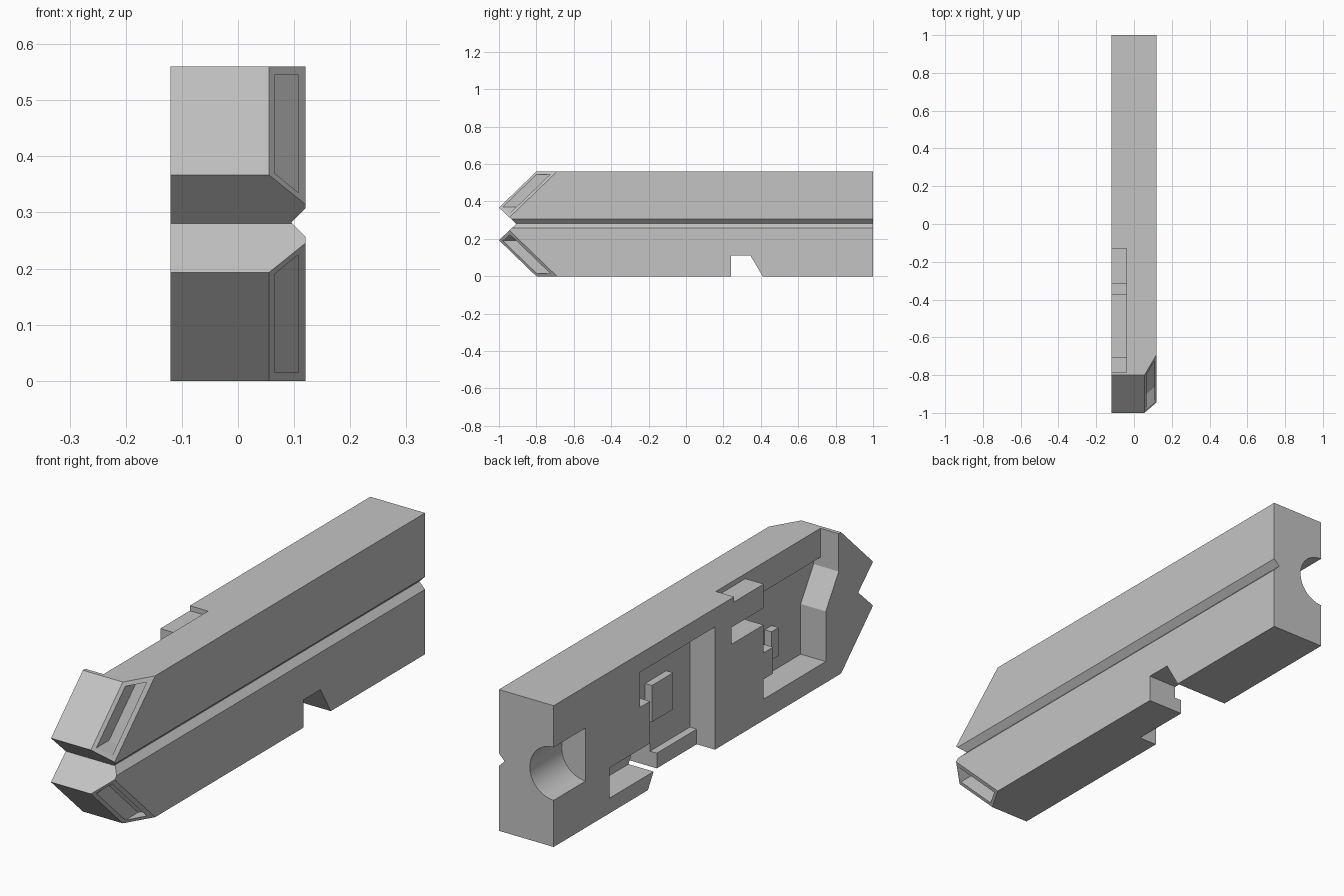
import bpy
import bmesh
import math
from mathutils import Vector

old = bpy.data.objects.get("Cube")
if old:
    bpy.data.objects.remove(old, do_unlink=True)

HEIGHT, SIDE = 0.56, 0.12          # overall height and half width
DEEP, SHALLOW = -0.01, -0.04       # x of the two pocket floors
NOSE = 0.193                       # height of the lower nose tip
OUT = -0.2                         # x safely outside the open side

grey = bpy.data.materials.new("plain grey")
grey.use_nodes = True
grey.diffuse_color = (0.55, 0.55, 0.55, 1)
grey.node_tree.nodes["Principled BSDF"].inputs["Base Color"].default_value = (0.55, 0.55, 0.55, 1)


def loft(ring_a, ring_b):
    """Closed solid between two matching rings of points."""
    bm = bmesh.new()
    a = [bm.verts.new(p) for p in ring_a]
    b = [bm.verts.new(p) for p in ring_b]
    bm.faces.new(a)
    bm.faces.new(b[::-1])
    for i in range(len(a)):
        j = (i + 1) % len(a)
        bm.faces.new((a[i], b[i], b[j], a[j]))
    bmesh.ops.recalc_face_normals(bm, faces=bm.faces)
    return bm


def side_prism(profile, x0, x1):
    """Extrude a (y, z) profile across x."""
    return loft([(x0, y, z) for y, z in profile], [(x1, y, z) for y, z in profile])


def long_prism(profile, y0, y1):
    """Extrude an (x, z) profile along y."""
    return loft([(x, y0, z) for x, z in profile], [(x, y1, z) for x, z in profile])


def rect(y0, y1, z0, z1):
    return [(y0, z0), (y1, z0), (y1, z1), (y0, z1)]


def make(name, bm):
    mesh = bpy.data.meshes.new(name)
    bm.to_mesh(mesh)
    bm.free()
    mesh.materials.append(grey)
    obj = bpy.data.objects.new(name, mesh)
    bpy.context.scene.collection.objects.link(obj)
    return obj


def cut(target, bm):
    """Subtract a solid from the target and discard the cutter."""
    cutter = make("cutter", bm)
    cutter.hide_render = True
    mod = target.modifiers.new("cut", 'BOOLEAN')
    mod.operation = 'DIFFERENCE'
    mod.solver = 'EXACT'
    mod.object = cutter
    bpy.context.view_layer.update()
    graph = bpy.context.evaluated_depsgraph_get()
    result = bpy.data.meshes.new_from_object(target.evaluated_get(graph))
    target.modifiers.clear()
    target.data = result
    bpy.data.objects.remove(cutter, do_unlink=True)


# Body with a double-pointed nose
outline = [(-0.8, 0), (1, 0), (1, HEIGHT), (-0.8, HEIGHT),
           (-1, HEIGHT - NOSE), (-0.907, HEIGHT / 2), (-1, NOSE)]
body_bm = side_prism(outline, -SIDE, SIDE)

# Chamfers on the outer nose edges
for sign, z in ((1, HEIGHT), (-1, 0)):
    across = Vector((0.065, 0.11, 0))
    along = Vector((0, -0.2, -sign * NOSE))
    normal = across.cross(along).normalized()
    if normal.x < 0:
        normal.negate()
    res = bmesh.ops.bisect_plane(
        body_bm, geom=body_bm.verts[:] + body_bm.edges[:] + body_bm.faces[:],
        plane_co=(0.055, -0.8, z), plane_no=normal, clear_outer=True)
    edges = [e for e in res["geom_cut"] if isinstance(e, bmesh.types.BMEdge)]
    bmesh.ops.holes_fill(body_bm, edges=edges, sides=0)
bmesh.ops.recalc_face_normals(body_bm, faces=body_bm.faces)
body = make("body", body_bm)

# Long V groove on the outer side
cut(body, long_prism([(0.095, 0.282), (0.145, 0.332), (0.145, 0.232)], -1.1, 1.1))

# Slots sunk into the chamfers
window = [(0.065, 0.37), (0.065, 0.545), (0.108, 0.545), (0.108, 0.335)]
for upper in (True, False):
    rings = []
    for shift in (-0.06, 0.08):
        ring = []
        for x, z in window:
            y = -0.8 + (x - 0.055) * 0.11 / 0.065 + (z - HEIGHT) * 0.2 / NOSE
            ring.append((x, y + shift, z if upper else HEIGHT - z))
        rings.append(ring)
    cut(body, loft(*rings))

# Notch through the bottom edge
cut(body, side_prism([(0.24, -0.05), (0.24, 0.11), (0.345, 0.11), (0.41, 0), (0.41, -0.05)], OUT, 0.2))

# Rear pocket and its shallow opening at the bottom
cut(body, side_prism([(-0.01, 0.06), (-0.01, 0.486), (0.459, 0.486), (0.459, 0.347),
                      (0.396, 0.347), (0.396, 0.18), (0.65, 0.18), (0.65, 0.06)], OUT, DEEP))
cut(body, side_prism(rect(-0.01, 0.3, -0.05, 0.1), OUT, SHALLOW))

# Front pocket and its shallow opening at the top
cut(body, side_prism([(-0.113, 0.445), (-0.113, 0.378), (-0.315, 0.378), (-0.315, 0.267),
                      (-0.375, 0.267), (-0.375, 0.163), (-0.315, 0.163), (-0.315, 0.084),
                      (-0.704, 0.084), (-0.704, 0.283), (-0.785, 0.41), (-0.785, 0.445)], OUT, DEEP))
cut(body, side_prism([(-0.315, 0.42), (-0.315, 0.54), (-0.13, 0.54), (-0.13, 0.6),
                      (-0.785, 0.6), (-0.785, 0.42)], OUT, SHALLOW))

# Half-round bore in the back end
steps = 48
circle = [(-SIDE + 0.105 * math.cos(math.tau * i / steps),
           0.29 + 0.105 * math.sin(math.tau * i / steps)) for i in range(steps)]
cut(body, long_prism(circle, 0.8, 1.1))

# Raised blocks on the pocket floors
rear_block = make("rear_pocket_block", side_prism(rect(0.138, 0.27, 0.195, 0.34), SHALLOW, 0))
front_block = make("front_pocket_block", side_prism(rect(-0.522, -0.478, 0.155, 0.267), SHALLOW, 0))

# Smooth the bore only, keep every edge sharp
bpy.ops.object.select_all(action='DESELECT')
body.select_set(True)
bpy.context.view_layer.objects.active = body
bpy.ops.object.shade_smooth_by_angle(angle=math.radians(20))
